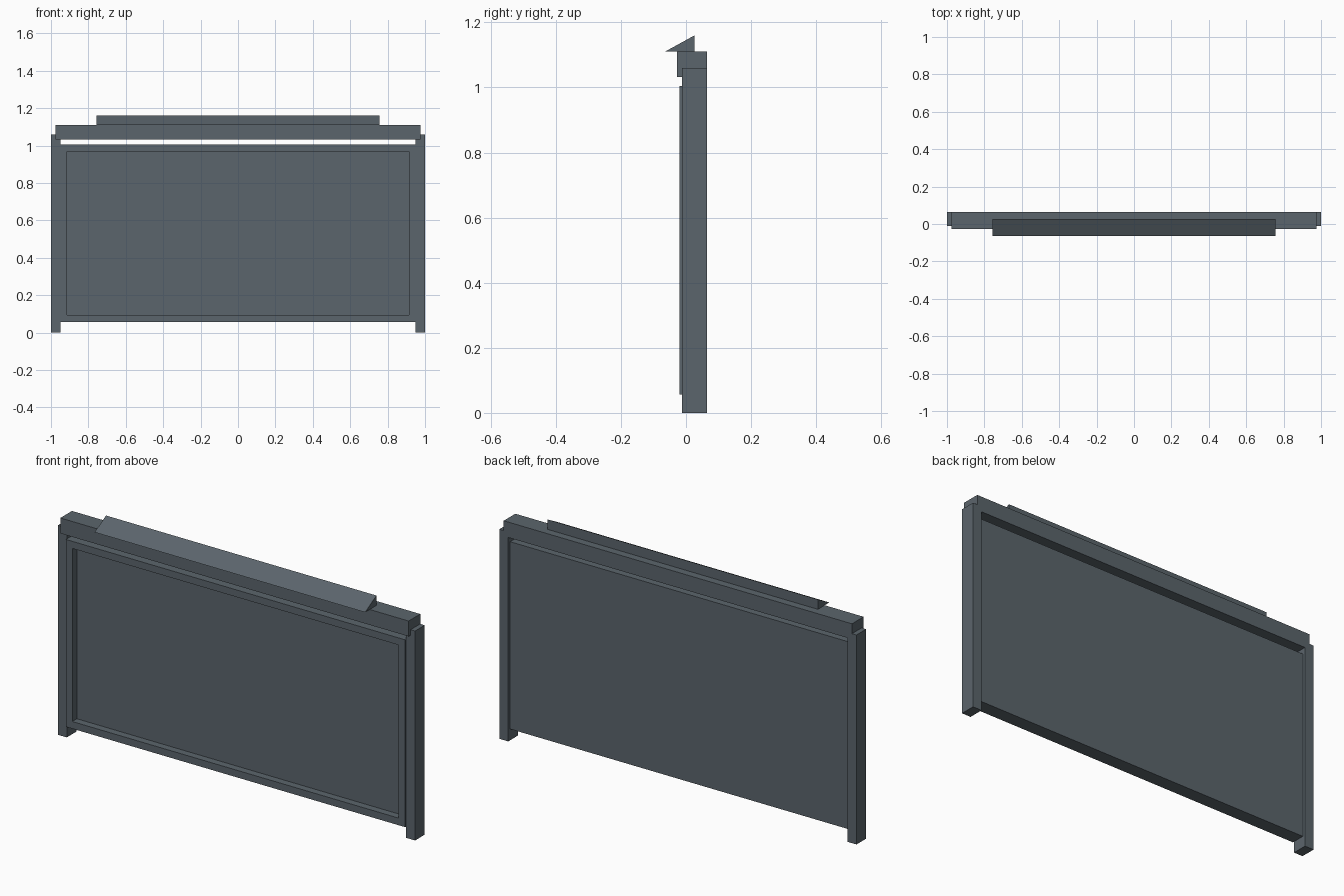
import bpy
import bmesh

if "Cube" in bpy.data.objects:
    bpy.data.objects.remove(bpy.data.objects["Cube"])

slate = bpy.data.materials.new("slate_grey")
slate.diffuse_color = (0.105, 0.13, 0.15, 1)
slate.use_nodes = True
slate.node_tree.nodes["Principled BSDF"].inputs["Base Color"].default_value = slate.diffuse_color


def extrude_x(name, profile, x0, x1):
    """Solid made by sweeping a (y, z) profile along x."""
    bm = bmesh.new()
    face = bm.faces.new([bm.verts.new((x0, y, z)) for y, z in profile])
    ext = bmesh.ops.extrude_face_region(bm, geom=[face])
    verts = [v for v in ext["geom"] if isinstance(v, bmesh.types.BMVert)]
    bmesh.ops.translate(bm, verts=verts, vec=(x1 - x0, 0, 0))
    bmesh.ops.recalc_face_normals(bm, faces=bm.faces)
    mesh = bpy.data.meshes.new(name)
    bm.to_mesh(mesh)
    bm.free()
    mesh.materials.append(slate)
    obj = bpy.data.objects.new(name, mesh)
    bpy.context.collection.objects.link(obj)
    return obj


def box(name, x, y, z):
    return extrude_x(name, [(y[0], z[0]), (y[1], z[0]), (y[1], z[1]), (y[0], z[1])], *x)


# Side posts
box("left_post", (-1.0, -0.95), (-0.012, 0.065), (0, 1.06))
box("right_post", (0.95, 1.0), (-0.012, 0.065), (0, 1.06))

# Top beam and sloped cap
box("top_beam", (-0.975, 0.975), (-0.028, 0.065), (1.032, 1.11))
extrude_x("sloped_cap", [(-0.065, 1.11), (0.026, 1.11), (0.026, 1.16)], -0.757, 0.757)

# Board with a recessed front face
board = box("board", (-0.95, 0.95), (-0.02, 0.05), (0.057, 1.005))
bm = bmesh.new()
bm.from_mesh(board.data)
front = min(bm.faces, key=lambda f: f.calc_center_median().y)
bmesh.ops.inset_region(bm, faces=[front], thickness=0.036, use_even_offset=True)
ext = bmesh.ops.extrude_discrete_faces(bm, faces=[front])
bmesh.ops.translate(bm, verts=ext["faces"][0].verts, vec=(0, 0.037, 0))
bmesh.ops.recalc_face_normals(bm, faces=bm.faces)
bm.to_mesh(board.data)
bm.free()
